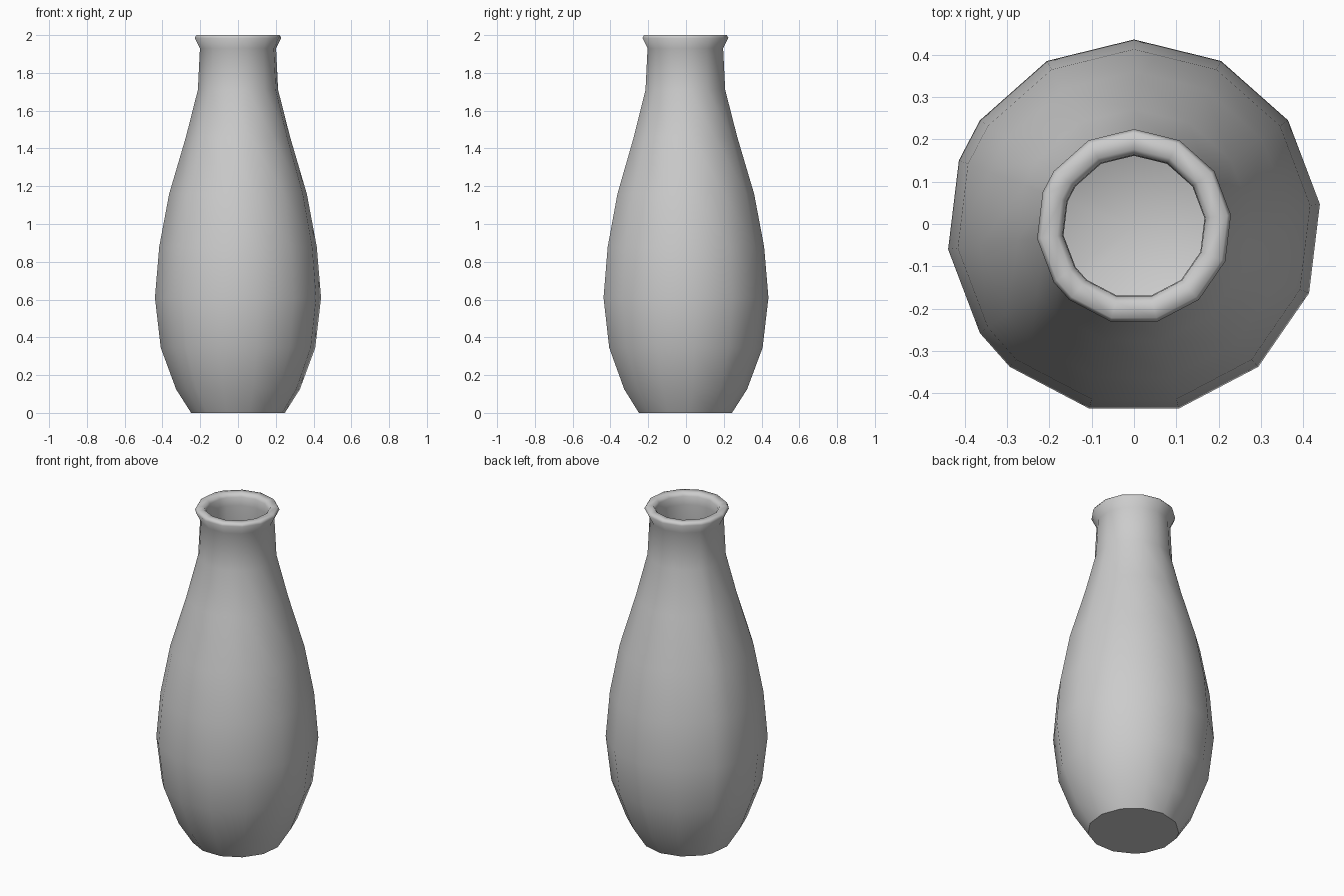
import bpy, bmesh, math

if "Cube" in bpy.data.objects:
    bpy.data.objects.remove(bpy.data.objects["Cube"], do_unlink=True)

# Plain grey glaze
glaze = bpy.data.materials.new("plain_grey")
glaze.use_nodes = True
grey = (0.6, 0.6, 0.6, 1)
glaze.diffuse_color = grey
glaze.node_tree.nodes["Principled BSDF"].inputs["Base Color"].default_value = grey

# Thirteen-sided spacing with a half-step jog on the right side
STEPS = [0, 1, 2, 3, 4, 5, 6, 7, 8, 8.5, 9.5, 10.5, 11, 12]
ANGLES = [math.pi / 2 - s * math.tau / 13 for s in STEPS]
Y_SHIFT = -0.0065

# (radius, height) profiles: outer wall, lip, inner wall
wall = [(0.25, 0), (0.33, 0.125), (0.412, 0.345), (0.443, 0.61), (0.42, 0.88),
        (0.367, 1.16), (0.278, 1.46), (0.214, 1.71), (0.203, 1.93)]
lip = [(0.231, 1.985), (0.222, 2.0), (0.183, 2.0), (0.17, 1.98)]
THICKNESS = 0.035
inner = [(r - THICKNESS, z) for r, z in reversed(wall[1:])] + [(0.22, 0.04)]

bm = bmesh.new()


def ring(radius, z):
    return [bm.verts.new((radius * math.cos(a), radius * math.sin(a) + Y_SHIFT, z))
            for a in ANGLES]


rings = [ring(r, z) for r, z in wall + lip + inner]
count = len(ANGLES)
for low, high in zip(rings, rings[1:]):
    for i in range(count):
        j = (i + 1) % count
        bm.faces.new((low[i], low[j], high[j], high[i]))

# Inner floor as a fan, underside as one flat face
centre = bm.verts.new((0, Y_SHIFT, 0.04))
for i in range(count):
    bm.faces.new((rings[-1][i], rings[-1][(i + 1) % count], centre))
base = bm.faces.new(rings[0])
bmesh.ops.recalc_face_normals(bm, faces=bm.faces)

# Smooth everywhere except the foot edge
for face in bm.faces:
    face.smooth = face is not base
for edge in base.edges:
    edge.smooth = False

mesh = bpy.data.meshes.new("vase")
bm.to_mesh(mesh)
bm.free()
mesh.materials.append(glaze)
bpy.context.collection.objects.link(bpy.data.objects.new("vase", mesh))
